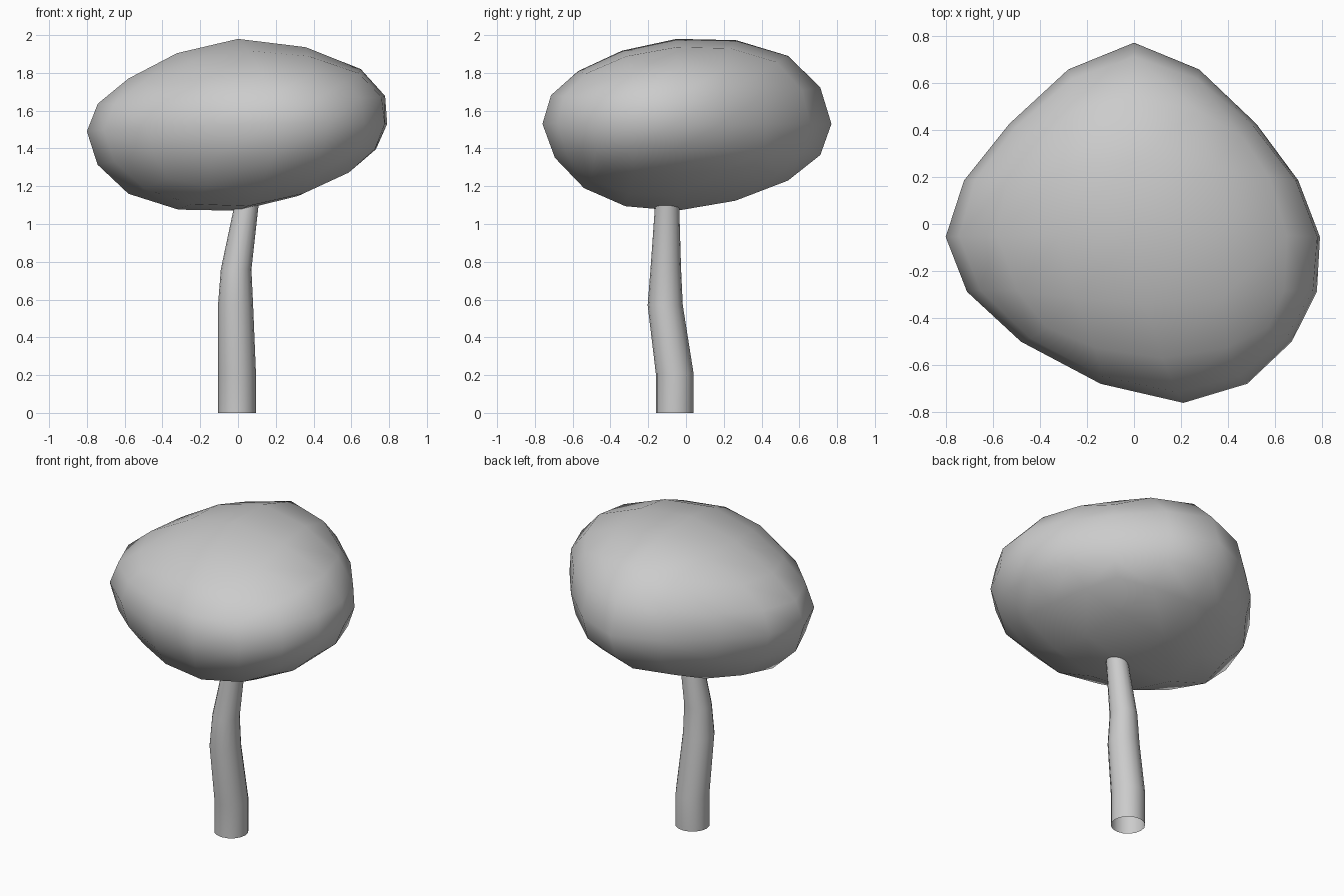
import bpy, bmesh, math
from mathutils import Vector

cube = bpy.data.objects.get("Cube")
if cube:
    bpy.data.objects.remove(cube)


def material(name, colour):
    m = bpy.data.materials.new(name)
    m.use_nodes = True
    m.diffuse_color = colour
    m.node_tree.nodes["Principled BSDF"].inputs["Base Color"].default_value = colour
    return m


grey = material("plain grey", (0.6, 0.6, 0.6, 1))


def finish(name, bm, angle):
    """Turn a bmesh into a smooth-shaded object."""
    bmesh.ops.recalc_face_normals(bm, faces=bm.faces)
    mesh = bpy.data.meshes.new(name)
    bm.to_mesh(mesh)
    bm.free()
    mesh.materials.append(grey)
    obj = bpy.data.objects.new(name, mesh)
    bpy.context.collection.objects.link(obj)
    bpy.ops.object.select_all(action='DESELECT')
    bpy.context.view_layer.objects.active = obj
    obj.select_set(True)
    bpy.ops.object.shade_smooth_by_angle(angle=math.radians(angle))
    return obj


# Crown: a cube-like cage, keyed by direction (x, y, z)
centre = Vector((0, -0.03, 1.52))
targets = {
    # poles
    (1, 0, 0): (.79, -.055, 1.53), (-1, 0, 0): (-.8, -.055, 1.49),
    (0, 1, 0): (0, .77, 1.53), (0, -1, 0): (.21, -.76, 1.53),
    (0, 0, 1): (0, -.05, 1.98), (0, 0, -1): (0, -.05, 1.07),
    # edges around the waist
    (1, 1, 0): (.52, .425, 1.53), (-1, 1, 0): (-.53, .425, 1.52),
    (1, -1, 0): (.67, -.5, 1.53), (-1, -1, 0): (-.48, -.5, 1.51),
    # edges over the sides
    (1, 0, 1): (.65, -.05, 1.82), (-1, 0, 1): (-.58, -.05, 1.77),
    (1, 0, -1): (.58, -.05, 1.27), (-1, 0, -1): (-.58, -.05, 1.16),
    # edges over the front and back
    (0, 1, 1): (0, .54, 1.89), (0, 1, -1): (0, .54, 1.23),
    (0, -1, 1): (.12, -.57, 1.81), (0, -1, -1): (.12, -.54, 1.19),
}
targets = {k: Vector(v) for k, v in targets.items()}
signs = (-1, 1)
for x in signs:
    for y in signs:
        for z in signs:
            edges = ((x, y, 0), (x, 0, z), (0, y, z))
            targets[x, y, z] = centre + 0.396 * sum((targets[e] - centre for e in edges), Vector())

bm = bmesh.new()
verts = {k: bm.verts.new(v) for k, v in targets.items()}
for axis in range(3):
    for side in signs:
        for u in (-1, 0):
            for v in (-1, 0):
                ring = []
                for a, b in ((u, v), (u + 1, v), (u + 1, v + 1), (u, v + 1)):
                    key = [a, b]
                    key.insert(axis, side)
                    ring.append(verts[tuple(key)])
                bm.faces.new(ring)


def smoothed(v):
    """Where one subdivision step moves a cage vertex."""
    n = len(v.link_faces)
    q = sum((f.calc_center_median() for f in v.link_faces), Vector()) / n
    r = sum(((e.verts[0].co + e.verts[1].co) / 2 for e in v.link_edges), Vector()) / n
    return (q + 2 * r + (n - 3) * v.co) / n


# Inflate the cage so the subdivided crown passes through the targets
for step in range(25):
    moves = {k: targets[k] - smoothed(v) for k, v in verts.items()}
    for k, v in verts.items():
        v.co += moves[k]
crown = finish("crown", bm, 180)
subdivision = crown.modifiers.new("Subdivision", 'SUBSURF')
subdivision.levels = subdivision.render_levels = 1
subdivision.use_limit_surface = False

# Trunk: an open bent tube, each ring as x, y, z, radius
rings = [(-.005, -.06, 0, .1), (-.005, -.06, .21, .1), (-.013, -.11, .57, .093),
         (-.01, -.107, .76, .081), (.045, -.1, 1.1, .064)]
sides = 16
bm = bmesh.new()
loops = []
for x, y, z, r in rings:
    angles = [math.tau * i / sides for i in range(sides)]
    loops.append([bm.verts.new((x + r * math.cos(a), y + r * math.sin(a), z)) for a in angles])
for low, high in zip(loops, loops[1:]):
    for i in range(sides):
        j = (i + 1) % sides
        bm.faces.new((low[i], low[j], high[j], high[i]))
finish("trunk", bm, 40)
